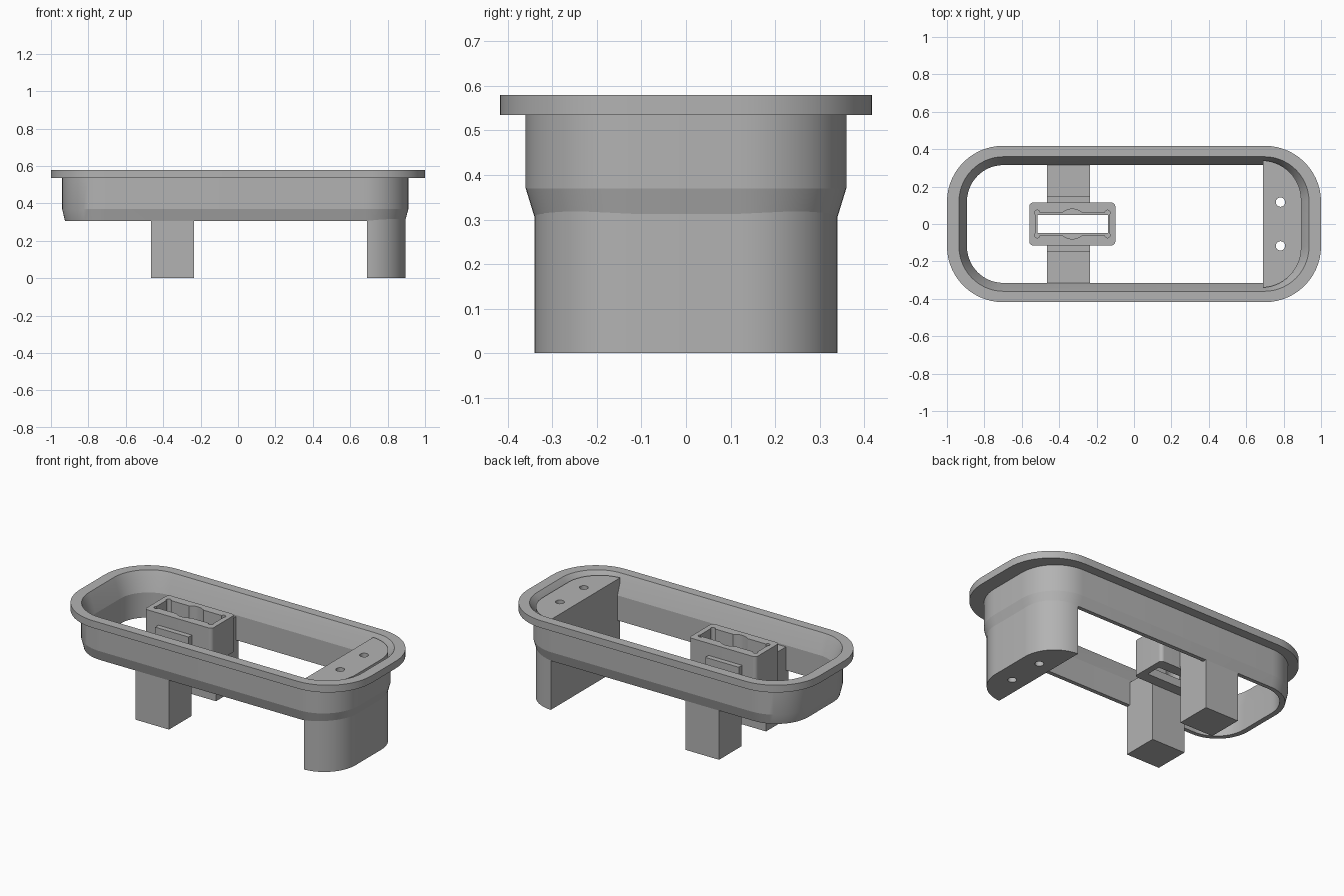
import bpy, bmesh, math

if "Cube" in bpy.data.objects:
    bpy.data.objects.remove(bpy.data.objects["Cube"], do_unlink=True)

grey = bpy.data.materials.new("plain_grey")
grey.use_nodes = True
COLOR = (0.45, 0.45, 0.45, 1)
grey.diffuse_color = COLOR
grey.node_tree.nodes["Principled BSDF"].inputs["Base Color"].default_value = COLOR


def finish(name, bm):
    bmesh.ops.recalc_face_normals(bm, faces=bm.faces)
    mesh = bpy.data.meshes.new(name)
    bm.to_mesh(mesh)
    bm.free()
    mesh.materials.append(grey)
    obj = bpy.data.objects.new(name, mesh)
    bpy.context.collection.objects.link(obj)
    return obj


def rounded_loop(x0, x1, hy, r, z, steps=14):
    """Points of a rounded rectangle, anticlockwise from the right end."""
    corners = [(x1 - r, hy - r), (x0 + r, hy - r), (x0 + r, r - hy), (x1 - r, r - hy)]
    pts = []
    for i, (cx, cy) in enumerate(corners):
        for k in range(steps + 1):
            a = math.pi / 2 * (i + k / steps)
            pts.append((cx + r * math.cos(a), cy + r * math.sin(a), z))
    return pts


def loft(name, levels, ring=False):
    """Skin rounded rectangles; a ring joins last to first, else ends are capped."""
    bm = bmesh.new()
    loops = [[bm.verts.new(p) for p in rounded_loop(*lv)] for lv in levels]
    pairs = list(zip(loops, loops[1:]))
    if ring:
        pairs.append((loops[-1], loops[0]))
    else:
        bm.faces.new(loops[0])
        bm.faces.new(loops[-1])
    for a, b in pairs:
        for i in range(len(a)):
            j = (i + 1) % len(a)
            bm.faces.new((a[i], a[j], b[j], b[i]))
    return finish(name, bm)


def box(name, x0, x1, y0, y1, z0, z1):
    bm = bmesh.new()
    bmesh.ops.create_cube(bm, size=1)
    for v in bm.verts:
        v.co.x = x0 if v.co.x < 0 else x1
        v.co.y = y0 if v.co.y < 0 else y1
        v.co.z = z0 if v.co.z < 0 else z1
    return finish(name, bm)


def cylinder(name, x, y, r, z0, z1):
    bm = bmesh.new()
    bmesh.ops.create_cone(bm, cap_ends=True, segments=32, radius1=r, radius2=r, depth=z1 - z0)
    bmesh.ops.translate(bm, verts=bm.verts, vec=(x, y, (z0 + z1) / 2))
    return finish(name, bm)


def cut(target, cutters):
    """Apply the cuts, then drop the cutters."""
    for c in cutters:
        c.hide_render = True
        mod = target.modifiers.new("cut", "BOOLEAN")
        mod.operation = "DIFFERENCE"
        mod.solver = "EXACT"
        mod.object = c
    graph = bpy.context.evaluated_depsgraph_get()
    mesh = bpy.data.meshes.new_from_object(target.evaluated_get(graph))
    target.modifiers.clear()
    target.data = mesh
    for c in cutters:
        bpy.data.objects.remove(c, do_unlink=True)


# Oval tray wall with flange, tapered foot and sloped mouth
tray = loft("tray_shell", [
    (-0.925, 0.893, 0.34, 0.22, 0.305),
    (-0.94, 0.911, 0.36, 0.24, 0.37),
    (-0.94, 0.911, 0.36, 0.24, 0.535),
    (-1.0, 1.0, 0.418, 0.3, 0.535),
    (-1.0, 1.0, 0.418, 0.3, 0.58),
    (-0.936, 0.936, 0.36, 0.24, 0.58),
    (-0.921, 0.908, 0.345, 0.225, 0.545),
    (-0.893, 0.87, 0.315, 0.195, 0.46),
    (-0.893, 0.87, 0.315, 0.195, 0.305),
], ring=True)

# Tall end block: the rounded end of a prism, cut flat on its inner side
block = loft("end_block", [(0.2, 0.895, 0.34, 0.215, z) for z in (0, 0.56)])
cut(block, [box("block_cutter", 0, 0.69, -1, 1, -1, 1)]
    + [cylinder("screw_hole", 0.783, s * 0.117, 0.025, -0.1, 0.7) for s in (-1, 1)])

# Socket with a through slot, relieved corners and a round bulge
MID = -0.33
socket = loft("socket", [(-0.56, -0.1, 0.115, 0.022, z) for z in (0.35, 0.575)])
cutters = [
    box("slot", -0.515, -0.14, -0.047, 0.047, 0.2, 0.7),
    box("pocket", -0.525, -0.133, -0.062, 0.062, 0.4, 0.7),
    cylinder("bulge", MID, 0, 0.08, 0.4, 0.7),
]
for sx in (-1, 1):
    for sy in (-1, 1):
        cutters.append(cylinder("corner_relief", MID + sx * 0.188, sy * 0.06, 0.014, 0.4, 0.7))
cut(socket, cutters)

# Two square legs, with ledges carrying the socket
for side, s in (("front", -1), ("back", 1)):
    box(side + "_leg", -0.465, -0.235, *sorted((s * 0.12, s * 0.34)), 0, 0.45)
    box(side + "_ledge", -0.465, -0.235, *sorted((s * 0.1, s * 0.147)), 0.36, 0.5)

# Smooth curved walls, keep edges crisp
bpy.ops.object.select_all(action="DESELECT")
for obj in (tray, block, socket):
    obj.select_set(True)
    bpy.context.view_layer.objects.active = obj
bpy.ops.object.shade_smooth_by_angle(angle=math.radians(15))
